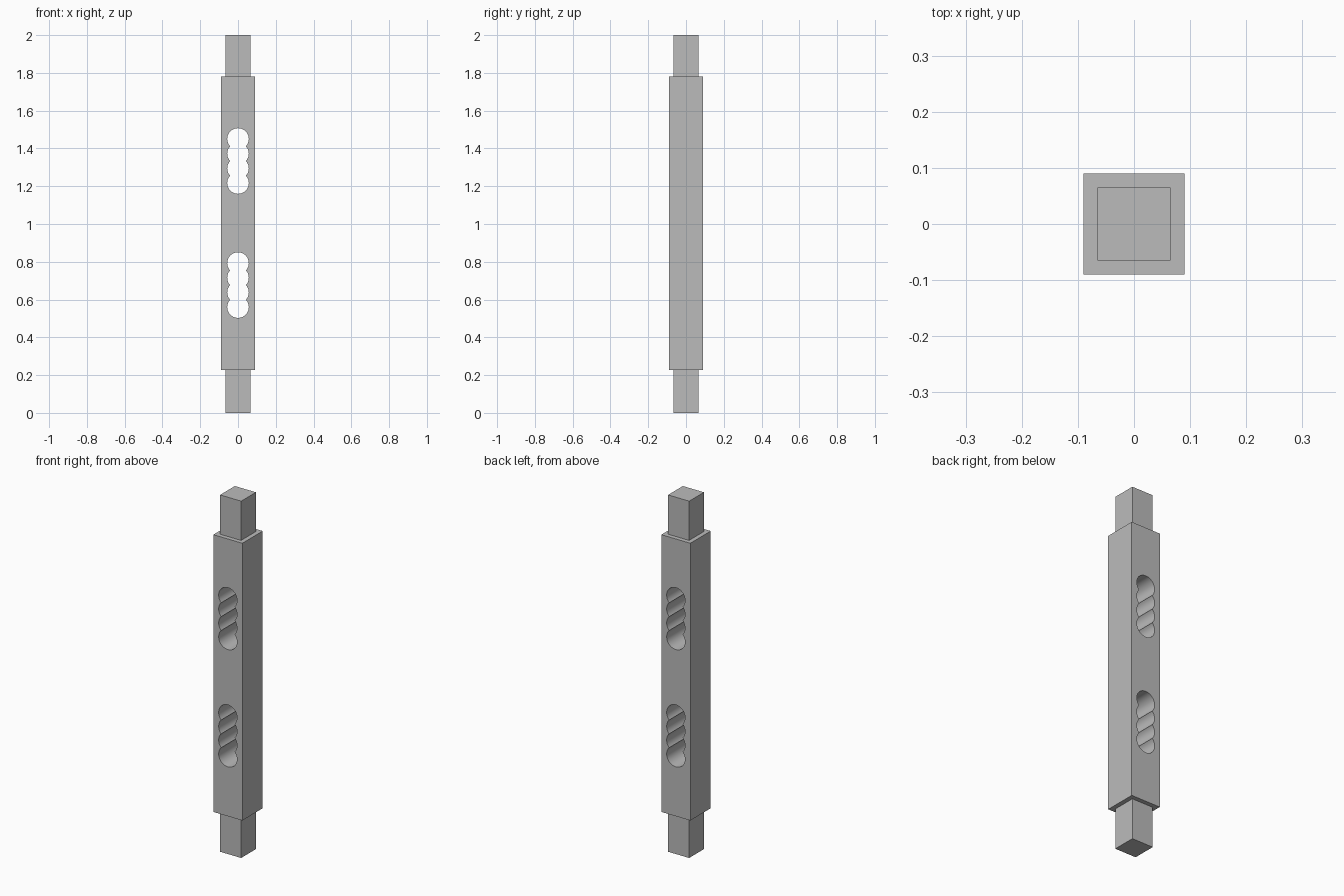
import bpy, bmesh, math

if "Cube" in bpy.data.objects:
    bpy.data.objects.remove(bpy.data.objects["Cube"])

HALF, TENON = 0.09, 0.055          # half widths of post and tenons
BOTTOM, TOP, HEIGHT = 0.226, 1.78, 2.0
RADIUS, PITCH, DRILLS = 0.057, 0.0777, 4

grey = bpy.data.materials.new("steel grey")
grey.use_nodes = True
colour = (0.5, 0.5, 0.5, 1)
grey.diffuse_color = colour
grey.node_tree.nodes["Principled BSDF"].inputs["Base Color"].default_value = colour


def make_object(name, bm):
    bmesh.ops.recalc_face_normals(bm, faces=bm.faces[:])
    mesh = bpy.data.meshes.new(name)
    bm.to_mesh(mesh)
    bm.free()
    mesh.materials.append(grey)
    obj = bpy.data.objects.new(name, mesh)
    bpy.context.collection.objects.link(obj)
    return obj


def slot_outline(low):
    """Scalloped outline of overlapping drilled circles, lowest centre at low."""
    notch = math.asin(PITCH / 2 / RADIUS)
    side = []
    for i in range(DRILLS):
        start = -math.pi / 2 if i == 0 else -notch
        end = math.pi / 2 if i == DRILLS - 1 else notch
        steps = max(4, round((end - start) / math.radians(6)))
        for k in range(steps):
            a = start + (end - start) * k / steps
            side.append((RADIUS * math.cos(a), low + i * PITCH + RADIUS * math.sin(a)))
    tip = (0, low + (DRILLS - 1) * PITCH + RADIUS)
    return side + [tip] + [(-x, z) for x, z in reversed(side[1:])]


# Square post with a narrower tenon drawn out of each end
bm = bmesh.new()
bmesh.ops.create_cube(bm, size=1)
for v in bm.verts:
    v.co.x *= 2 * HALF
    v.co.y *= 2 * HALF
    v.co.z = TOP if v.co.z > 0 else BOTTOM
bm.normal_update()
ends = [f for f in bm.faces if abs(f.normal.z) > 0.9]
bmesh.ops.inset_individual(bm, faces=ends, thickness=HALF - TENON)
for face in ends:
    level = HEIGHT if face.normal.z > 0 else 0
    tip = bmesh.ops.extrude_discrete_faces(bm, faces=[face])["faces"][0]
    for v in tip.verts:
        v.co.z = level
post = make_object("slotted_post", bm)

# Scalloped slots drilled through from front to back
bm = bmesh.new()
for low in (0.56, 1.217):
    ring = [bm.verts.new((x, -0.2, z)) for x, z in slot_outline(low)]
    cap = bm.faces.new(ring)
    extruded = bmesh.ops.extrude_face_region(bm, geom=[cap], use_keep_orig=True)["geom"]
    bmesh.ops.translate(bm, vec=(0, 0.4, 0),
                        verts=[e for e in extruded if isinstance(e, bmesh.types.BMVert)])
cutter = make_object("slot_cutter", bm)
cutter.hide_render = True

cut = post.modifiers.new("slots", 'BOOLEAN')
cut.operation, cut.solver, cut.object = 'DIFFERENCE', 'EXACT', cutter
bpy.ops.object.select_all(action='DESELECT')
post.select_set(True)
bpy.context.view_layer.objects.active = post
bpy.ops.object.modifier_apply(modifier=cut.name)
bpy.data.objects.remove(cutter)
bpy.ops.object.shade_smooth_by_angle(angle=math.radians(30))
